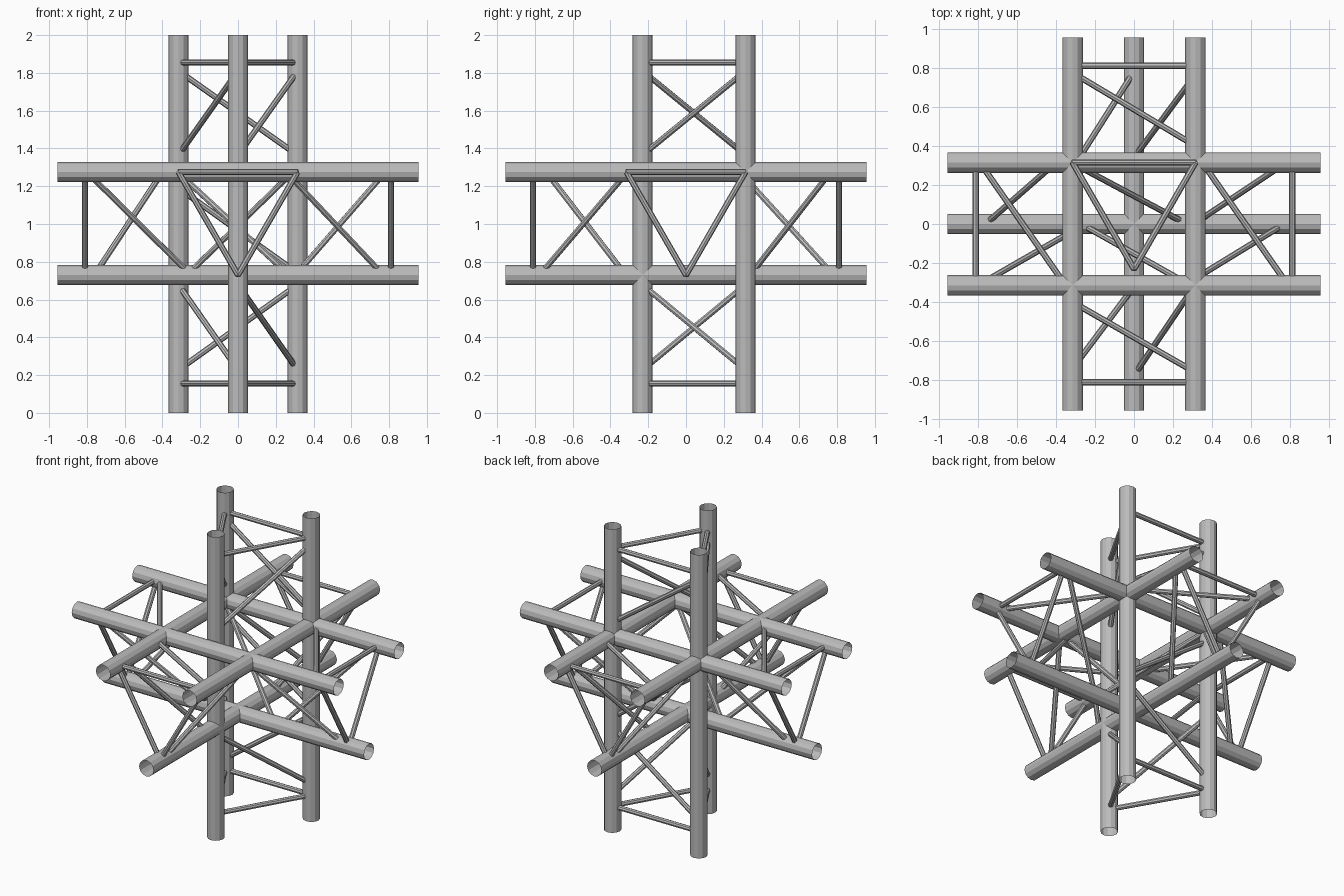
import bpy
import bmesh
from mathutils import Vector, Matrix

if "Cube" in bpy.data.objects:
    bpy.data.objects.remove(bpy.data.objects["Cube"])

# One plain metal colour
metal = bpy.data.materials.new("grey_metal")
metal.use_nodes = True
colour = (0.5, 0.5, 0.5, 1)
metal.diffuse_color = colour
metal.node_tree.nodes["Principled BSDF"].inputs["Base Color"].default_value = colour

CHORD_R, BRACE_R = 0.0525, 0.016
SIDE, TOP, LOW, FRONT = 0.315, 1.275, 0.73, -0.23


def rods(name, pairs, radius, sides, capped):
    """Make one object from straight round rods between pairs of points."""
    bm = bmesh.new()
    for a, b in pairs:
        a, b = Vector(a), Vector(b)
        turn = (b - a).to_track_quat("Z", "Y").to_matrix().to_4x4()
        bmesh.ops.create_cone(
            bm, cap_ends=capped, segments=sides, radius1=radius, radius2=radius,
            depth=(b - a).length, matrix=Matrix.Translation((a + b) / 2) @ turn)
    mesh = bpy.data.meshes.new(name)
    bm.to_mesh(mesh)
    bm.free()
    mesh.materials.append(metal)
    obj = bpy.data.objects.new(name, mesh)
    bpy.context.collection.objects.link(obj)


# Each truss: its chords as functions from distance along the axis to a point
x_truss = {
    "back": lambda t: (t, SIDE, TOP),
    "front": lambda t: (t, -SIDE, TOP),
    "bottom": lambda t: (t, 0, LOW),
}
y_truss = {
    "right": lambda t: (-SIDE, t, TOP),
    "left": lambda t: (SIDE, t, TOP),
    "bottom": lambda t: (0, t, LOW),
}
z_truss = {
    "back_right": lambda t: (-SIDE, SIDE, t),
    "back_left": lambda t: (SIDE, SIDE, t),
    "front": lambda t: (0, FRONT, t),
}

# Main open tubes
for label, truss, start, end in (("cross", x_truss, -0.955, 0.955),
                                 ("depth", y_truss, -0.955, 0.955),
                                 ("upright", z_truss, 0, 2)):
    for place, at in truss.items():
        rods(f"{label}_{place}_tube", [(at(start), at(end))], CHORD_R, 12, False)


def arm(name, truss, ring, diagonals):
    """Triangular end ring and one diagonal on each side of an arm."""
    chords = list(truss.values())
    rods(name + "_end_ring",
         [(chords[i](ring), chords[i - 1](ring)) for i in range(3)], BRACE_R, 8, True)
    rods(name + "_diagonals",
         [(truss[p](s), truss[q](t)) for p, s, q, t in diagonals], BRACE_R, 8, True)


# Six arms
arm("left_arm", x_truss, 0.81, [("back", 0.35, "front", 0.79),
                                ("front", 0.255, "bottom", 0.77),
                                ("bottom", 0.305, "back", 0.78)])
arm("right_arm", x_truss, -0.81, [("front", -0.35, "back", -0.79),
                                  ("back", -0.40, "bottom", -0.76),
                                  ("bottom", -0.25, "front", -0.80)])
arm("front_arm", y_truss, -0.81, [("right", -0.40, "left", -0.76),
                                  ("left", -0.31, "bottom", -0.775),
                                  ("bottom", -0.32, "right", -0.74)])
arm("back_arm", y_truss, 0.81, [("left", 0.40, "right", 0.775),
                                ("right", 0.285, "bottom", 0.78),
                                ("bottom", 0.34, "left", 0.765)])
for name, ring, high, low in (("upper_arm", 1.855, 1.81, 1.365),
                              ("lower_arm", 0.155, 0.228, 0.678)):
    arm(name, z_truss, ring, [("back_right", high, "back_left", low),
                              ("back_left", high, "front", low),
                              ("front", high, "back_right", low)])

# Braces through the middle
rods("centre_braces", [
    (x_truss["back"](-0.32), x_truss["bottom"](0.27)),
    (x_truss["bottom"](-0.27), x_truss["front"](0.29)),
    (z_truss["back_right"](1.19), z_truss["back_left"](0.74)),
], BRACE_R, 8, True)
